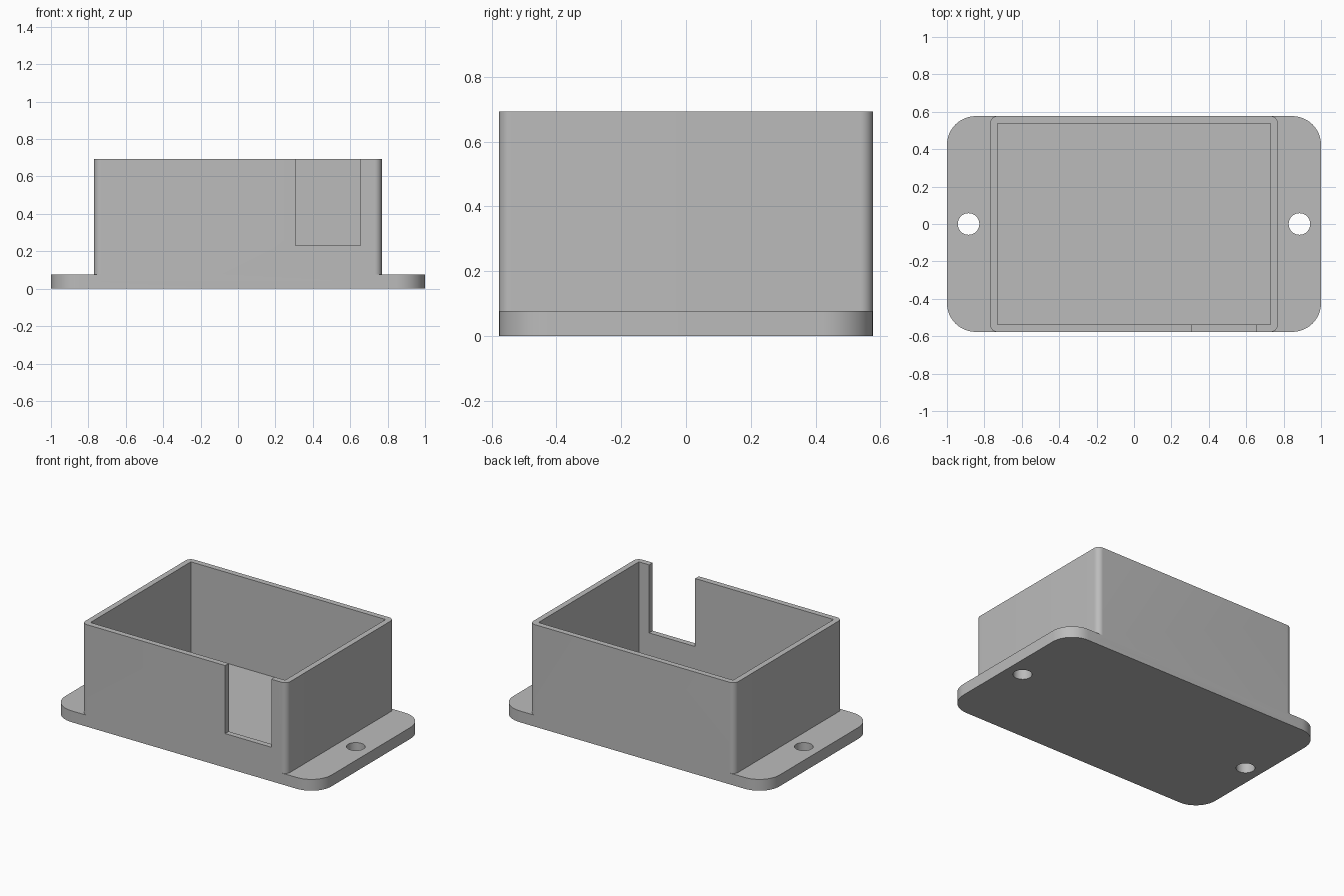
import bpy
import bmesh
from math import pi, cos, sin, radians

if "Cube" in bpy.data.objects:
    bpy.data.objects.remove(bpy.data.objects["Cube"], do_unlink=True)

UNIT = 1 / 26  # dimensions below are in millimetres; flange is 52 mm long

grey = bpy.data.materials.new("plain grey")
grey.use_nodes = True
colour = (0.5, 0.5, 0.5, 1)
grey.diffuse_color = colour
grey.node_tree.nodes["Principled BSDF"].inputs["Base Color"].default_value = colour


def prism(name, outline, z0, z1):
    """Extrude a closed outline from z0 to z1."""
    bm = bmesh.new()
    base = bm.faces.new([bm.verts.new((x * UNIT, y * UNIT, z0 * UNIT)) for x, y in outline])
    top = bmesh.ops.extrude_face_region(bm, geom=[base])["geom"]
    verts = [v for v in top if isinstance(v, bmesh.types.BMVert)]
    bmesh.ops.translate(bm, verts=verts, vec=(0, 0, (z1 - z0) * UNIT))
    bmesh.ops.recalc_face_normals(bm, faces=bm.faces)
    mesh = bpy.data.meshes.new(name)
    bm.to_mesh(mesh)
    bm.free()
    mesh.materials.append(grey)
    obj = bpy.data.objects.new(name, mesh)
    bpy.context.collection.objects.link(obj)
    return obj


def rounded(w, d, r, steps=12):
    """Rounded rectangle with half sizes w and d."""
    points = []
    for i, (sx, sy) in enumerate([(1, 1), (-1, 1), (-1, -1), (1, -1)]):
        for k in range(steps + 1):
            a = (i + k / steps) * pi / 2
            points.append((sx * (w - r) + r * cos(a), sy * (d - r) + r * sin(a)))
    return points


def rectangle(x0, x1, y0, y1):
    return [(x0, y0), (x1, y0), (x1, y1), (x0, y1)]


def circle(x, r, steps=40):
    return [(x + r * cos(2 * pi * k / steps), r * sin(2 * pi * k / steps)) for k in range(steps)]


def combine(target, tool, operation):
    """Apply a boolean and remove the helper."""
    tool.hide_render = True
    mod = target.modifiers.new(operation.lower(), "BOOLEAN")
    mod.operation = operation
    mod.solver = "EXACT"
    mod.object = tool
    bpy.context.view_layer.objects.active = target
    bpy.ops.object.modifier_apply(modifier=mod.name)
    bpy.data.objects.remove(tool, do_unlink=True)


# Mounting flange joined to the box walls
enclosure = prism("enclosure", rounded(26, 15, 4), 0, 2)
combine(enclosure, prism("box_walls", rounded(20, 15, 1), 1, 18), "UNION")

# Open cavity and the notch in the front wall
combine(enclosure, prism("cavity_cutter", rectangle(-19, 19, -14, 14), 2, 20), "DIFFERENCE")
combine(enclosure, prism("notch_cutter", rectangle(8, 17, -17, -13), 6, 20), "DIFFERENCE")

# Screw holes at both ends
for side in (-1, 1):
    combine(enclosure, prism("hole_cutter", circle(side * 23, 1.5), -1, 3), "DIFFERENCE")

# Smooth rounded corners, sharp edges elsewhere
bpy.ops.object.select_all(action="DESELECT")
enclosure.select_set(True)
bpy.context.view_layer.objects.active = enclosure
bpy.ops.object.shade_smooth_by_angle(angle=radians(30))
